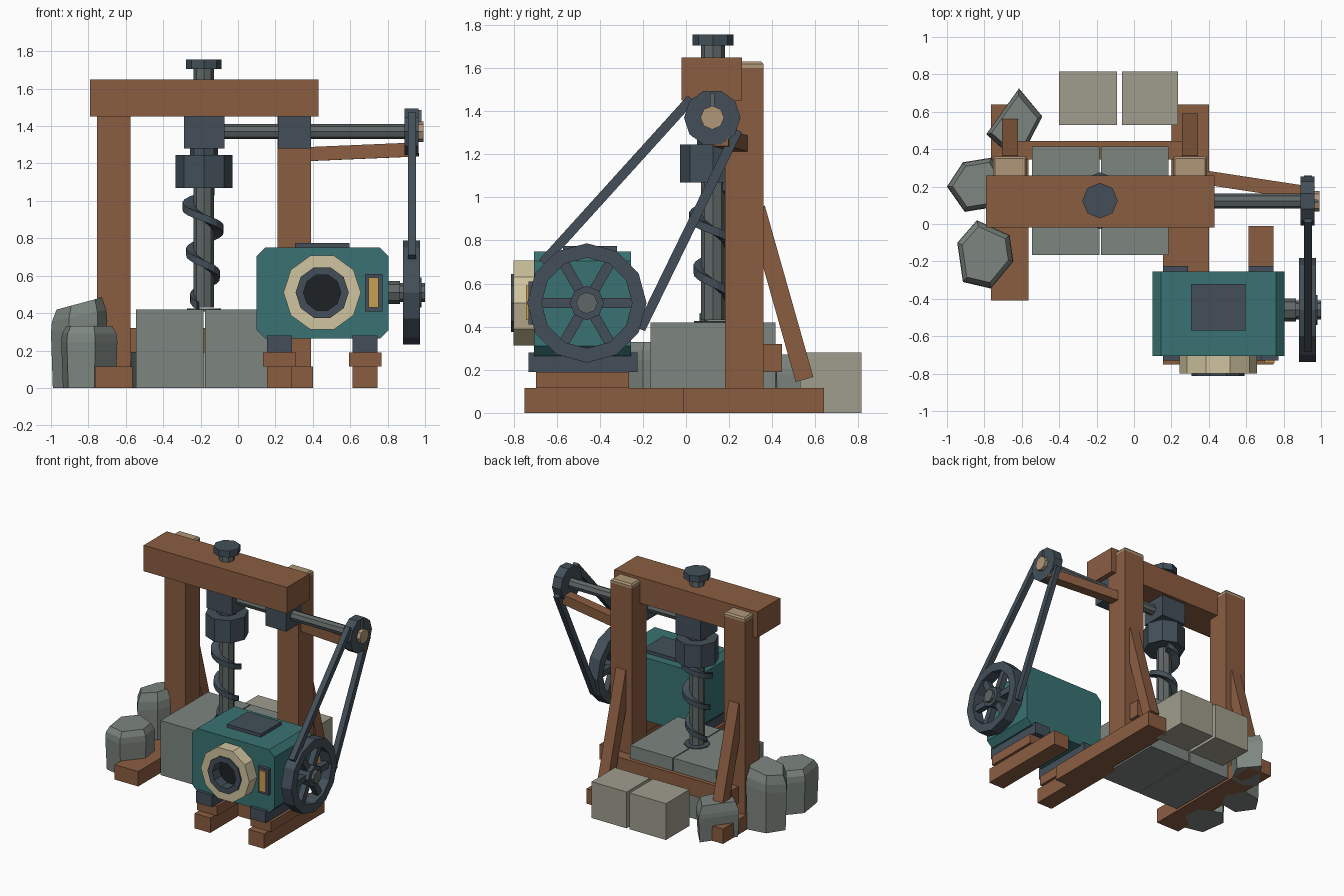
import bpy, bmesh
from math import pi, sin, cos, radians, sqrt
from mathutils import Vector, Matrix

if "Cube" in bpy.data.objects:
    bpy.data.objects.remove(bpy.data.objects["Cube"])

COLORS = {
    "wood": (.26, .11, .053), "end_grain": (.43, .31, .19), "teal": (.041, .17, .17),
    "iron": (.056, .078, .10), "steel": (.115, .135, .133), "cream": (.63, .55, .35),
    "amber": (.58, .35, .08), "stone": (.205, .238, .216), "pale_stone": (.35, .34, .27),
    "soot": (.013, .016, .018)}
MATS = {}
for key, c in COLORS.items():
    MATS[key] = bpy.data.materials.new(key)
    MATS[key].diffuse_color = (*c, 1)


def finish(name, bm, mat):
    bmesh.ops.recalc_face_normals(bm, faces=bm.faces)
    me = bpy.data.meshes.new(name)
    bm.to_mesh(me)
    bm.free()
    me.materials.append(MATS[mat])
    ob = bpy.data.objects.new(name, me)
    bpy.context.collection.objects.link(ob)
    return ob


def loft(name, rings, mat, closed=False):
    """Skin a list of equal-length rings, capped or joined end to start."""
    bm = bmesh.new()
    vs = [[bm.verts.new(p) for p in r] for r in rings]
    n = len(vs[0])
    pairs = list(zip(vs, vs[1:])) + ([(vs[-1], vs[0])] if closed else [])
    for a, b in pairs:
        for i in range(n):
            j = (i + 1) % n
            bm.faces.new((a[i], a[j], b[j], b[i]))
    if not closed:
        bm.faces.new(vs[0])
        bm.faces.new(vs[-1])
    return finish(name, bm, mat)


def lathe(name, profile, axis, c, n, mat, closed=False):
    """Turn (radius, position on axis) points around an axis through c."""
    rings = []
    for r, h in profile:
        ring = []
        for i in range(n):
            a, b = r * cos(2 * pi * i / n), r * sin(2 * pi * i / n)
            ring.append({"x": (h, c[0] + a, c[1] + b), "y": (c[0] + a, h, c[1] + b),
                         "z": (c[0] + a, c[1] + b, h)}[axis])
        rings.append(ring)
    return loft(name, rings, mat, closed)


def rod(name, axis, c, r, lo, hi, n, mat):
    return lathe(name, [(r, lo), (r, hi)], axis, c, n, mat)


def tube(name, axis, c, r, ri, lo, hi, n, mat):
    return lathe(name, [(r, lo), (r, hi), (ri, hi), (ri, lo)], axis, c, n, mat, True)


def box(name, x, y, z, mat):
    ring = lambda h: [(x[0], y[0], h), (x[1], y[0], h), (x[1], y[1], h), (x[0], y[1], h)]
    return loft(name, [ring(z[0]), ring(z[1])], mat)


def beam(name, p, q, side, w, t, mat):
    """Rectangular bar from p to q: w along side, t across it."""
    p, q = Vector(p), Vector(q)
    d = (q - p).normalized()
    v = d.cross(Vector(side)).normalized()
    u = v.cross(d)
    ring = lambda o: [o + u * w / 2 * a + v * t / 2 * b
                      for a, b in ((-1, -1), (1, -1), (1, 1), (-1, 1))]
    return loft(name, [ring(p), ring(q)], mat)


# timber frame, mirrored about the drill axis
DX, DY = -.182, .125
for s, side in ((-1, "left"), (1, "right")):
    cx = DX + s * .482
    box(side + "_runner", (cx - .1, cx + .1), (-.41, .64), (0, .115), "wood")
    box(side + "_post", (cx - .09, cx + .09), (.18, .36), (.11, 1.6), "wood")
    ring = lambda k, z: [(cx + a * k, .27 + b * k, z)
                         for a, b in ((-1, -1), (1, -1), (1, 1), (-1, 1))]
    loft(side + "_post_end", [ring(.09, 1.6), ring(.09, 1.618), ring(.08, 1.63)], "end_grain")
    beam(side + "_brace", (cx, .325, .95), (cx, .55, .155), (1, 0, 0), .085, .085, "wood")
box("top_beam", (-.79, .43), (-.02, .26), (1.45, 1.65), "wood")
box("rear_cross_beam", (-.70, .34), (.345, .445), (.19, .32), "wood")
beam("shaft_support_arm", (.37, .25, 1.25), (.96, .16, 1.275), (0, 0, 1), .075, .075, "wood")

# engine sled and mounts
for i, x in enumerate((.222, .68)):
    n = ("inner", "outer")[i]
    box(n + "_sled_runner", (x - .067, x + .067), (-.75, -.012), (0, .115), "wood")
    box(n + "_sled_block", (x - .087, x + .087), (-.695, -.265), (.115, .19), "wood")
    box(n + "_engine_mount", (x - .067, x + .067), (-.73, -.225), (.19, .28), "iron")

# engine body with chamfered long edges
x0, x1, z0, z1, k = .10, .805, .265, .75, .045
outline = [(x0 + k, z0), (x1 - k, z0), (x1, z0 + k), (x1, z1 - k),
           (x1 - k, z1), (x0 + k, z1), (x0, z1 - k), (x0, z0 + k)]
loft("engine_body", [[(x, y, z) for x, z in outline] for y in (-.705, -.255)], "teal")
box("engine_hatch", (.305, .595), (-.57, -.32), (.745, .775), "iron")
tube("intake_collar", "y", (.45, .51), .207, .135, -.80, -.70, 10, "cream")
tube("intake_ring", "y", (.45, .51), .142, .1, -.812, -.70, 10, "iron")
rod("intake_opening", "y", (.45, .51), .11, -.73, -.70, 10, "soot")
box("gauge_frame", (.68, .772), (-.73, -.70), (.41, .61), "iron")
box("gauge_glass", (.698, .752), (-.742, -.72), (.43, .59), "amber")

# flywheel
W, WR = (-.46, .51), .277
tube("flywheel_rim", "x", W, WR, .21, .883, .972, 12, "iron")
for i in range(3):
    a = i * pi / 3
    dy, dz = .225 * cos(a), .225 * sin(a)
    beam("flywheel_spokes_%d" % (i + 1), (.927, W[0] - dy, W[1] - dz),
         (.927, W[0] + dy, W[1] + dz), (1, 0, 0), .045, .048, "iron")
rod("flywheel_hub", "x", W, .08, .885, .98, 8, "iron")
rod("flywheel_shaft", "x", W, .05, .80, 1.0, 8, "steel")
rod("engine_shaft_collar", "x", W, .062, .80, .865, 8, "steel")

# line shaft, pulley and bearings
P, PR = (.122, 1.37), .131
rod("line_shaft", "x", P, .04, -.10, .96, 8, "steel")
rod("shaft_pulley", "x", P, PR, .89, .965, 10, "iron")
rod("pulley_nut", "x", P, .055, .96, .992, 8, "end_grain")
box("pulley_key", (.95, .98), (P[0] - .01, P[0] + .01), (1.41, 1.485), "steel")
box("drill_gearbox", (-.288, -.073), (.03, .235), (1.28, 1.455), "iron")
box("shaft_bearing", (.215, .39), (.03, .22), (1.28, 1.455), "iron")

# belt strands along both outer tangents
d = Vector((P[0] - W[0], P[1] - W[1]))
s = (WR - PR) / d.length
d.normalize()
for sign, n in ((1, "front"), (-1, "rear")):
    nrm = d * s + Vector((-d.y, d.x)) * sign * sqrt(1 - s * s)
    a, b = Vector(W) + nrm * WR, Vector(P) + nrm * PR
    beam(n + "_belt", (.93, a.x, a.y), (.93, b.x, b.y), (1, 0, 0), .042, .045, "iron")

# drill string
C = (DX, DY)
rod("drill_shaft", "z", C, .055, .43, 1.72, 8, "steel")
rod("drill_cap", "z", C, .095, 1.705, 1.755, 8, "iron")
rod("drill_neck", "z", C, .075, 1.24, 1.29, 8, "iron")
rod("drill_chuck", "z", C, .152, 1.07, 1.245, 8, "iron")
rod("bore_hole_plate", "z", C, .092, .41, .426, 10, "iron")

# auger flight, tapering downwards
rings = []
N = 40
for i in range(N + 1):
    t = i / N
    z = 1.05 - .61 * t
    a = pi + (.97 - z) / .245 * 2 * pi
    r = .122 - .05 * t
    rings.append([(DX + q * cos(a), DY + q * sin(a), z + h)
                  for q, h in ((.045, -.02), (r, -.02), (r, .02), (.045, .02))])
loft("auger_flight", rings, "iron")

# cut stone blocks
box("left_bored_block", (-.545, -.184), (-.165, .415), (0, .42), "stone")
box("right_bored_block", (-.177, .185), (-.165, .415), (0, .42), "stone")
box("left_rear_block", (-.40, -.09), (.53, .815), (0, .28), "pale_stone")
box("right_rear_block", (-.065, .235), (.53, .815), (0, .28), "pale_stone")


def boulder(name, pts, shoulder, top, tilt):
    cx = sum(p[0] for p in pts) / len(pts)
    cy = sum(p[1] for p in pts) / len(pts)
    ring = lambda k, z: [(cx + (x - cx) * k, cy + (y - cy) * k, z + ((x - cx) * tilt if z else 0))
                         for x, y in pts]
    loft(name, [ring(.94, 0), ring(1, shoulder * .85), ring(.97, shoulder), ring(.82, top)], "stone")


boulder("front_boulder", [(-.945, -.10), (-.84, .02), (-.665, -.06), (-.645, -.20),
                          (-.765, -.345), (-.915, -.31)], .29, .33, 0)
boulder("middle_boulder", [(-1.0, .20), (-.915, .33), (-.76, .355), (-.68, .22),
                           (-.75, .09), (-.905, .065)], .39, .455, .22)
boulder("rear_boulder", [(-.615, .725), (-.49, .575), (-.57, .42), (-.70, .40),
                         (-.79, .48)], .21, .27, 0)

for m in bpy.data.materials:
    if m.users and not m.is_grease_pencil:
        m.use_nodes = True
        m.node_tree.nodes["Principled BSDF"].inputs["Base Color"].default_value = m.diffuse_color
